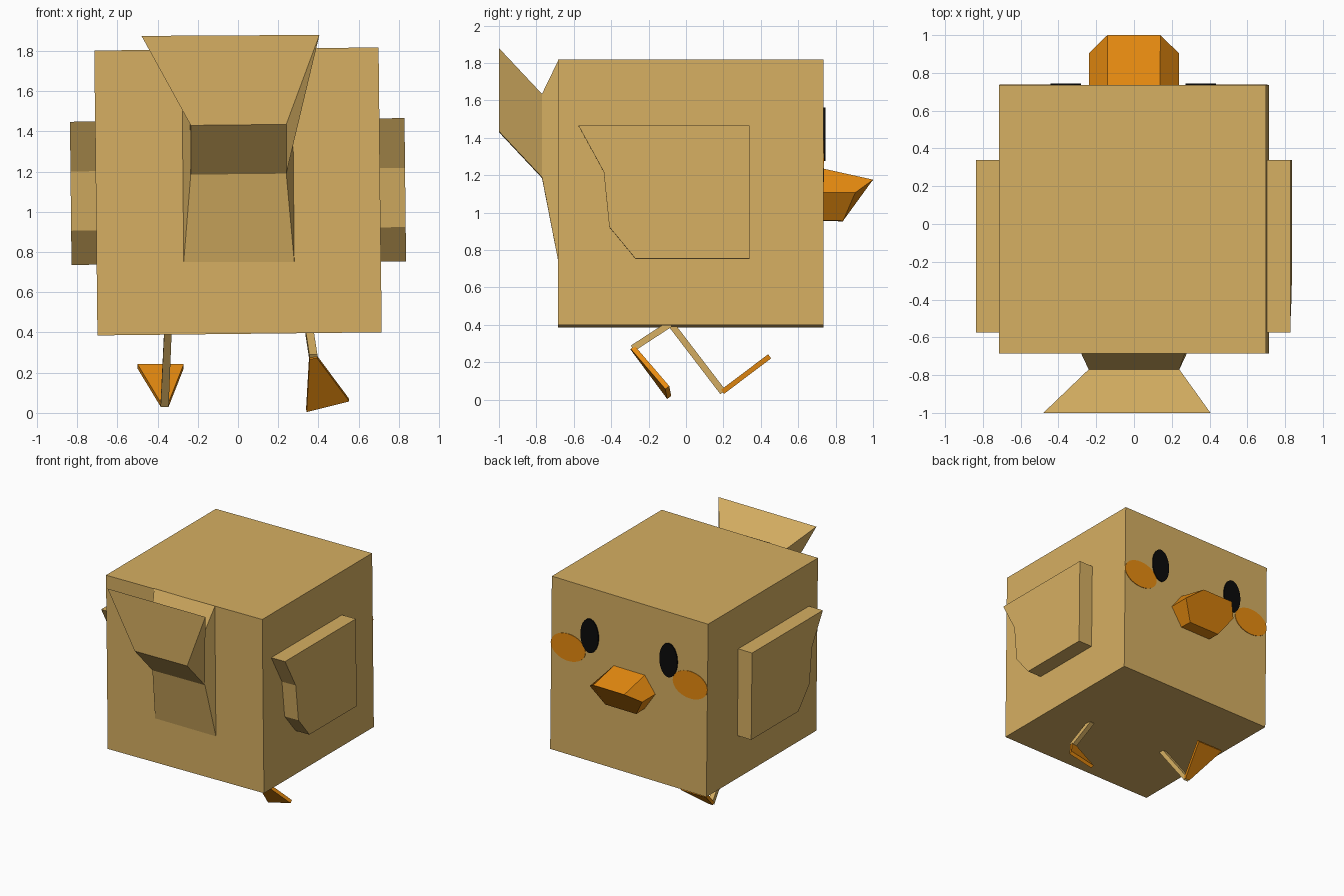
import bpy, bmesh, math
from mathutils import Vector

if "Cube" in bpy.data.objects:
    bpy.data.objects.remove(bpy.data.objects["Cube"])

def material(name, rgb):
    m = bpy.data.materials.new(name)
    m.diffuse_color = (*rgb, 1)
    m.use_nodes = True
    m.node_tree.nodes["Principled BSDF"].inputs["Base Color"].default_value = m.diffuse_color
    return m

TAN = material("tan", (0.672, 0.429, 0.122))
ORANGE = material("orange", (0.80, 0.258, 0.005))
BLACK = material("black", (0.003, 0.003, 0.003))

ROLL = 0.011  # the whole body leans very slightly to one side

def lean(p):
    x, y, z = p
    return (x - ROLL * (z - 1.1), y, z + ROLL * x)

def loft(name, rings, mat, roll=True, cap_start=True):
    """Skin a list of equal-length point rings and cap the ends."""
    bm = bmesh.new()
    vr = [[bm.verts.new(lean(p) if roll else p) for p in r] for r in rings]
    n = len(vr[0])
    for a, b in zip(vr, vr[1:]):
        for i in range(n):
            j = (i + 1) % n
            bm.faces.new((a[i], a[j], b[j], b[i]))
    if cap_start:
        bm.faces.new(vr[0])
    bm.faces.new(vr[-1])
    bmesh.ops.recalc_face_normals(bm, faces=bm.faces)
    me = bpy.data.meshes.new(name)
    bm.to_mesh(me)
    bm.free()
    me.materials.append(mat)
    ob = bpy.data.objects.new(name, me)
    bpy.context.collection.objects.link(ob)
    return ob

def plate(name, quad, thick, mat):
    """Thicken a four-cornered sheet along its normal."""
    q = [Vector(p) for p in quad]
    h = (q[2] - q[0]).cross(q[3] - q[1]).normalized() * thick / 2
    return loft(name, [[p - h for p in q], [p + h for p in q]], mat, roll=False)

def oval(name, x, z, rx, rz, y0, y1, mat):
    ring = [(x + rx * math.cos(t), z + rz * math.sin(t))
            for t in (math.tau * i / 32 for i in range(32))]
    return loft(name, [[(a, y, b) for a, b in ring] for y in (y0, y1)], mat)

# Cube body
B = 0.707
loft("body", [[(x, y, z) for x, y in ((-B, -0.685), (B, -0.685), (B, 0.735), (-B, 0.735))]
              for z in (0.393, 1.81)], TAN)

# Flared tail: base on the back, narrow neck, wide tilted end
tail = loft("tail", [
    [(-0.27, -0.685, 0.75), (0.28, -0.685, 0.75), (0.27, -0.685, 1.81), (-0.28, -0.685, 1.81)],
    [(-0.235, -0.77, 1.185), (0.24, -0.77, 1.19), (0.24, -0.77, 1.635), (-0.24, -0.77, 1.63)],
    [(-0.235, -1.0, 1.43), (0.24, -1.0, 1.435), (0.405, -1.0, 1.88), (-0.48, -1.0, 1.875)],
], TAN, roll=False, cap_start=False)
bpy.context.view_layer.objects.active = tail
tail.select_set(True)
bpy.ops.object.shade_smooth_by_angle()
tail.select_set(False)

# Wings, eyes and cheeks on both sides
WING = [(-0.575, 1.457), (0.34, 1.457), (0.34, 0.745),
        (-0.27, 0.745), (-0.41, 0.915), (-0.44, 1.21)]
for side, s in (("right", 1), ("left", -1)):
    loft(side + "_wing", [[(s * x, y, z) for y, z in WING] for x in (0.70, 0.832)], TAN)
    oval(side + "_eye", s * 0.357, 1.42, 0.081, 0.139, 0.736, 0.745, BLACK)
    oval(side + "_cheek", s * 0.552, 1.27, 0.157, 0.111, 0.733, 0.739, ORANGE)

# Six-sided beak with a slanted tip
def beak_ring(top, mid, low):
    rows = ((-0.14, top), (0.14, top), (0.237, mid), (0.14, low), (-0.14, low), (-0.237, mid))
    return [(x, y, z) for x, (y, z) in rows]

loft("beak", [beak_ring((0.73, 1.235), (0.73, 1.105), (0.73, 0.958)),
              beak_ring((1.0, 1.175), (0.905, 1.105), (0.84, 0.955))], ORANGE)

# Left leg steps forward
plate("left_leg", [(-0.367, -0.085, 0.41), (-0.33, -0.085, 0.41),
                   (-0.345, 0.198, 0.04), (-0.385, 0.198, 0.04)], 0.035, TAN)
plate("left_foot", [(-0.385, 0.195, 0.042), (-0.345, 0.195, 0.042),
                    (-0.27, 0.447, 0.232), (-0.50, 0.447, 0.232)], 0.027, ORANGE)

# Right leg trails behind with its toes down
plate("right_leg", [(0.335, -0.085, 0.405), (0.375, -0.085, 0.405),
                    (0.395, -0.285, 0.275), (0.355, -0.285, 0.275)], 0.035, TAN)
plate("right_foot", [(0.355, -0.285, 0.275), (0.392, -0.285, 0.28),
                     (0.552, -0.10, 0.065), (0.34, -0.09, 0.012)], 0.027, ORANGE)
